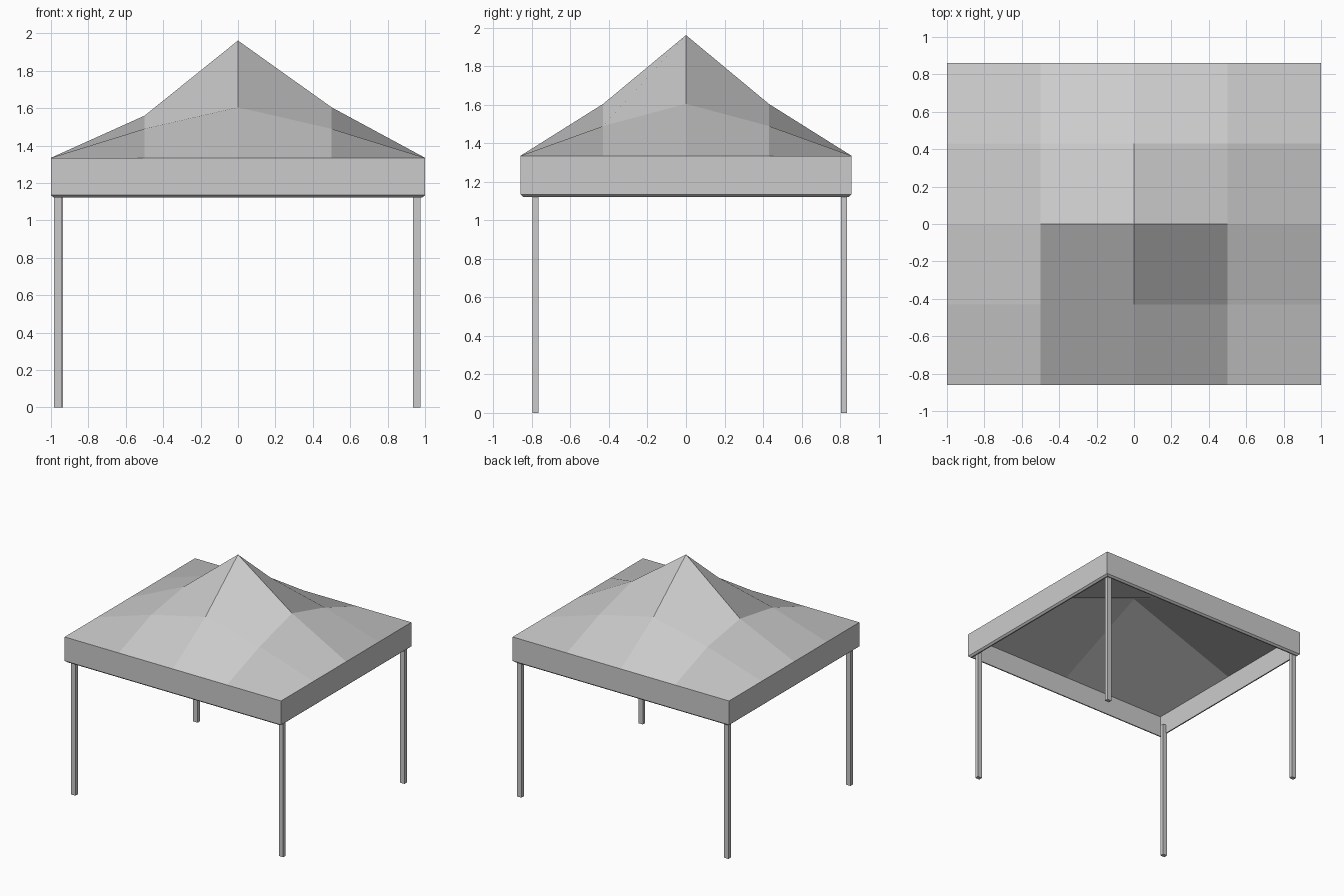
import bpy

if "Cube" in bpy.data.objects:
    bpy.data.objects.remove(bpy.data.objects["Cube"])

W, D = 1.0, 0.86          # half width and half depth
EAVE, HEM = 1.335, 1.135  # top and bottom of the valance


def make(name, verts, faces):
    me = bpy.data.meshes.new(name)
    me.from_pydata(verts, [], faces)
    me.update()
    ob = bpy.data.objects.new(name, me)
    bpy.context.collection.objects.link(ob)
    return ob


def ring(inset, z):
    x, y = W - inset, D - inset
    return [(-x, -y, z), (x, -y, z), (x, y, z), (-x, y, z)]


# Roof cover: 4 x 4 panels rising to a peak
def height(i, j):
    if max(abs(i), abs(j)) == 2:
        return EAVE
    if (i, j) == (-1, 0):
        return 1.56       # slight sag on the left
    return {0: 1.962, 1: 1.605, 2: 1.49}[abs(i) + abs(j)]


# every panel starts at its back left corner, so all fold the same way
verts = [(i * W / 2, j * D / 2, height(i, j))
         for j in range(-2, 3) for i in range(-2, 3)]
faces = []
for r in range(4):
    for c in range(4):
        a = r * 5 + c
        faces.append([a + 5, a, a + 1, a + 6])
make("roof_cover", verts, faces)

# Valance: outer band, hem and inner band
IN, CEIL = 0.025, 1.30
rings = [ring(0, EAVE), ring(0, HEM), ring(0.015, 1.122), ring(IN, 1.122),
         ring(IN, CEIL)]
verts = [v for r in rings for v in r]
faces = []
for k in range(len(rings) - 1):
    for i in range(4):
        n = (i + 1) % 4
        faces.append([k * 4 + i, k * 4 + 4 + i, k * 4 + 4 + n, k * 4 + n])
make("valance", verts, faces)

# Roof lining: four panels creased along the centre lines, folded alike
x, y = W - IN, D - IN
verts = [(i * x, j * y, 1.65 if i == j == 0 else CEIL)
         for j in (-1, 0, 1) for i in (-1, 0, 1)]
faces = [[a + 3, a + 4, a + 1, a] for a in (0, 1, 3, 4)]
make("roof_lining", verts, faces)

# Legs
legs = {"front_left_leg": (-0.964, -0.782), "front_right_leg": (0.956, -0.782),
        "back_left_leg": (-0.957, 0.820), "back_right_leg": (0.956, 0.820)}
TOP = 1.195
for name, (lx, ly) in legs.items():
    bpy.ops.mesh.primitive_cube_add(size=1, location=(lx, ly, TOP / 2))
    ob = bpy.context.object
    ob.name = name
    ob.scale = (0.041, 0.032, TOP)
